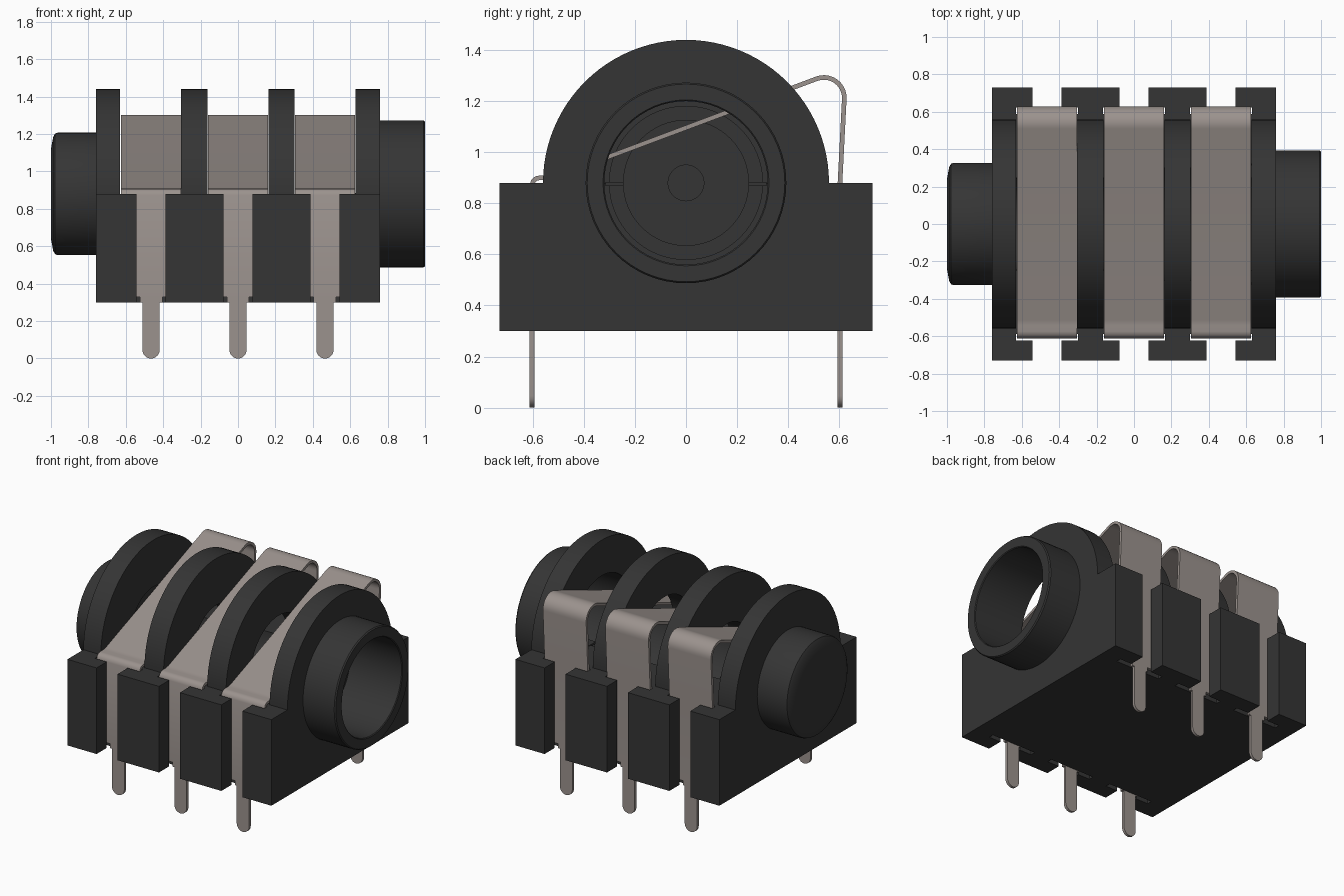
import bpy, bmesh, math

if "Cube" in bpy.data.objects:
    bpy.data.objects.remove(bpy.data.objects["Cube"], do_unlink=True)

AXIS_Z = 0.88                      # height of the socket axis
CENTRES = (-0.465, 0.0, 0.465)     # contact positions along x


def material(name, rgb):
    m = bpy.data.materials.new(name)
    m.use_nodes = True
    m.diffuse_color = (*rgb, 1)
    bsdf = m.node_tree.nodes["Principled BSDF"]
    bsdf.inputs["Base Color"].default_value = (*rgb, 1)
    bsdf.inputs["Roughness"].default_value = 0.6
    return m


PLASTIC = material("dark plastic", (0.035, 0.035, 0.035))
METAL = material("warm grey metal", (0.33, 0.29, 0.27))


def finish(name, bm, mat):
    bmesh.ops.recalc_face_normals(bm, faces=bm.faces)
    me = bpy.data.meshes.new(name)
    bm.to_mesh(me)
    bm.free()
    ob = bpy.data.objects.new(name, me)
    bpy.context.collection.objects.link(ob)
    me.materials.append(mat)
    return ob


def activate(ob):
    bpy.ops.object.select_all(action='DESELECT')
    ob.select_set(True)
    bpy.context.view_layer.objects.active = ob


def smooth(ob):
    activate(ob)
    bpy.ops.object.shade_smooth_by_angle(angle=math.radians(35))


def prism(name, points, offset, mat):
    """Extrude a flat outline of 3D points by an offset vector."""
    bm = bmesh.new()
    face = bm.faces.new([bm.verts.new(p) for p in points])
    res = bmesh.ops.extrude_face_region(bm, geom=[face], use_keep_orig=True)
    verts = [v for v in res["geom"] if isinstance(v, bmesh.types.BMVert)]
    bmesh.ops.translate(bm, verts=verts, vec=offset)
    return finish(name, bm, mat)


def lathe(name, profile, mat, closed=False, n=64):
    """Spin (x, radius) points around the socket axis."""
    bm = bmesh.new()
    vs = [bm.verts.new((x, 0, AXIS_Z + r)) for x, r in profile]
    pairs = list(zip(vs, vs[1:])) + ([(vs[-1], vs[0])] if closed else [])
    edges = [bm.edges.new(p) for p in pairs]
    bmesh.ops.spin(bm, geom=vs + edges, cent=(0, 0, AXIS_Z), axis=(1, 0, 0),
                   angle=math.tau, steps=n, use_duplicate=False)
    bmesh.ops.remove_doubles(bm, verts=bm.verts, dist=1e-5)
    return finish(name, bm, mat)


def apply_modifier(ob, mod):
    activate(ob)
    bpy.ops.object.modifier_apply(modifier=mod.name)


# Housing outline with T-shaped contact slots along both long sides
front = [(-0.76, -0.73)]
for c in CENTRES:
    half = [(-0.078, -0.73), (-0.078, -0.622), (-0.166, -0.622), (-0.166, -0.588)]
    front += [(c + x, y) for x, y in half]
    front += [(c - x, y) for x, y in reversed(half)]
front.append((0.76, -0.73))
outline = front + [(-x, -y) for x, y in front]
housing = prism("housing", [(x, y, 0.30) for x, y in outline], (0, 0, 0.58), PLASTIC)

# Four half-round ribs standing on the housing
ribs = []
for i, (x0, x1) in enumerate([(-0.76, -0.63), (-0.305, -0.163),
                              (0.163, 0.303), (0.628, 0.76)]):
    pts = [(x0, -0.56, 0.86)]
    pts += [(x0, -0.56 * math.cos(math.pi * k / 48),
             AXIS_Z + 0.56 * math.sin(math.pi * k / 48)) for k in range(49)]
    pts.append((x0, 0.56, 0.86))
    ribs.append(prism(f"rib_{i + 1}", pts, (x1 - x0, 0, 0), PLASTIC))

# Stepped bore through housing and ribs
bore = lathe("bore_cutter", [(-0.70, 0), (-0.70, 0.07), (-0.635, 0.07), (-0.635, 0.245),
                             (-0.16, 0.245), (-0.16, 0.30), (0.615, 0.30),
                             (0.615, 0.32), (0.82, 0.32), (0.82, 0)], PLASTIC)
bore.hide_render = True
for ob in [housing] + ribs:
    mod = ob.modifiers.new("bore", 'BOOLEAN')
    mod.operation, mod.solver, mod.object = 'DIFFERENCE', 'EXACT', bore
    apply_modifier(ob, mod)
    smooth(ob)
bpy.data.objects.remove(bore, do_unlink=True)

# Socket collar and closed rear cap
smooth(lathe("socket_collar", [(0.75, 0.32), (0.75, 0.393), (0.992, 0.393), (1.0, 0.387),
                               (1.0, 0.325), (0.995, 0.32)], PLASTIC, closed=True))
smooth(lathe("rear_cap", [(-0.75, 0), (-0.75, 0.327), (-0.965, 0.327), (-0.978, 0.322),
                          (-0.988, 0.305), (-1.0, 0.24), (-1.0, 0)], PLASTIC))

# Small lugs inside the bore
for side, y in (("front", -0.28), ("back", 0.28)):
    prism(f"bore_lug_{side}", [(0.50, y - 0.035, 0.868), (0.50, y + 0.035, 0.868),
                               (0.50, y + 0.035, 0.884), (0.50, y - 0.035, 0.884)],
          (0.13, 0, 0), PLASTIC)


def leg(y):
    """Rows (y, z, half width) from the rounded pin tip up to the wide strip."""
    w = 0.046
    tip = [(y, w - w * math.cos(a), max(w * math.sin(a), 0.006))
           for a in (math.pi / 2 * k / 6 for k in range(7))]
    return tip + [(y, 0.299, w), (y, 0.30, 0.06), (y, 0.329, 0.06), (y, 0.33, 0.161)]


# Spring contact: front leg, rolled lip, sloping blade, rear bend, rear leg
W = 0.161
path = leg(-0.603)
path += [(y, z, W) for y, z in [(-0.603, 0.872), (-0.598, 0.887), (-0.587, 0.897),
                                (-0.573, 0.900), (-0.54, 0.899), (-0.51, 0.905)]]
for k in range(11):
    a = math.radians(110.8 - 114.8 * k / 10)
    path.append((0.54 + 0.08 * math.cos(a), 1.213 + 0.08 * math.sin(a), W))
path.append((0.603, 0.88, W))
path += reversed(leg(0.603))

for i, c in enumerate(CENTRES):
    bm = bmesh.new()
    rows = [(bm.verts.new((c - w, y, z)), bm.verts.new((c + w, y, z))) for y, z, w in path]
    for (a, b), (d, e) in zip(rows, rows[1:]):
        bm.faces.new((a, b, e, d))
    strip = finish(f"spring_contact_{i + 1}", bm, METAL)
    mod = strip.modifiers.new("thickness", 'SOLIDIFY')
    mod.thickness, mod.offset = 0.018, 0
    apply_modifier(strip, mod)
    smooth(strip)
